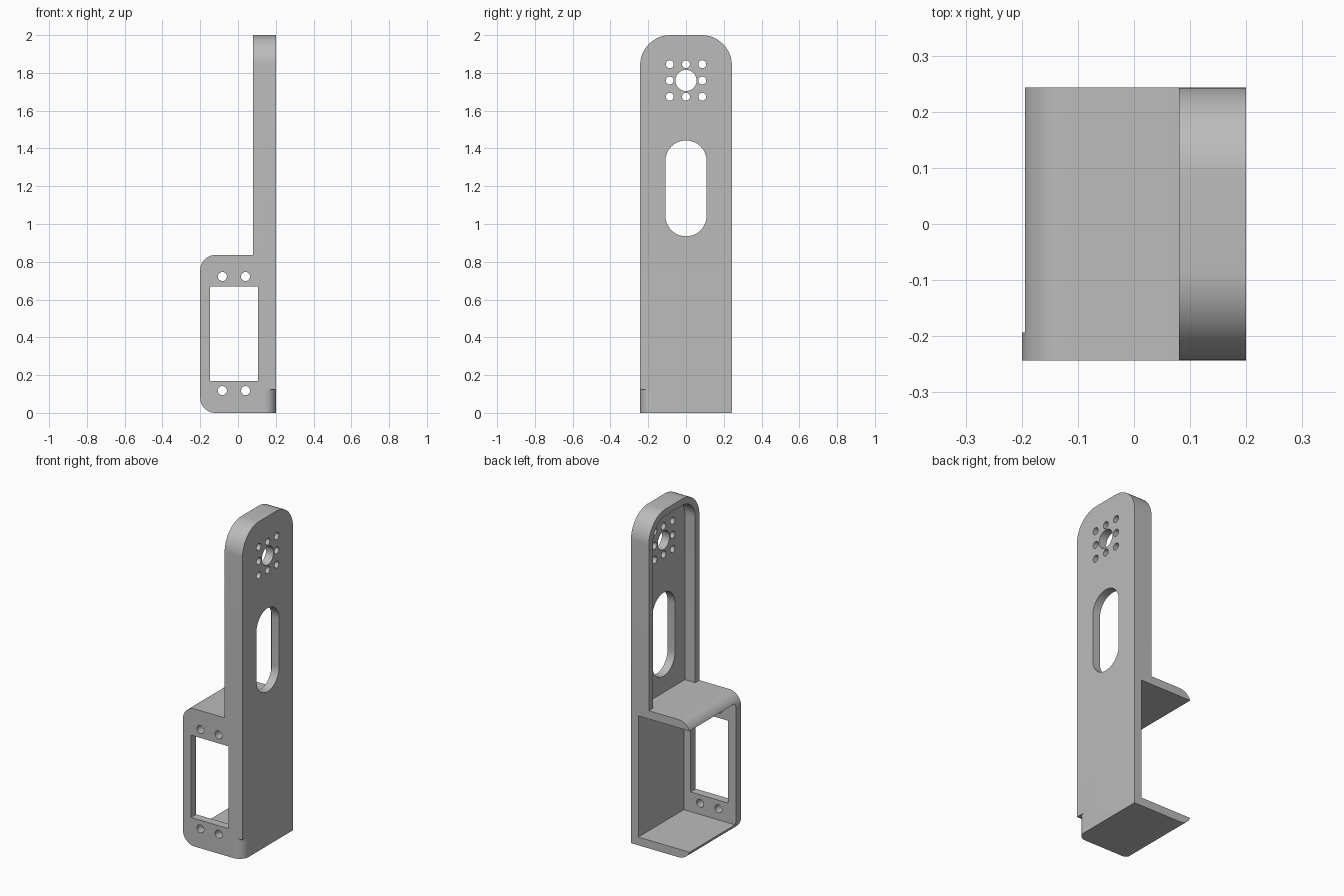
import bpy, bmesh, math

cube = bpy.data.objects.get("Cube")
if cube:
    bpy.data.objects.remove(cube, do_unlink=True)

grey = bpy.data.materials.new("plain grey")
grey.use_nodes = True
colour = (0.5, 0.5, 0.5, 1)
grey.diffuse_color = colour
grey.node_tree.nodes["Principled BSDF"].inputs["Base Color"].default_value = colour


def rounded(u0, u1, v0, v1, radii=(0, 0, 0, 0), steps=12):
    """Rectangle outline; radii run lower left, lower right, upper right, upper left."""
    corners = [(u0, v0, 1, 1), (u1, v0, -1, 1), (u1, v1, -1, -1), (u0, v1, 1, -1)]
    points = []
    for i, ((u, v, su, sv), r) in enumerate(zip(corners, radii)):
        if r == 0:
            points.append((u, v))
            continue
        for k in range(steps + 1):
            a = math.pi + (i + k / steps) * math.pi / 2
            points.append((u + su * r + r * math.cos(a), v + sv * r + r * math.sin(a)))
    return points


def circle(u, v, r, n=32):
    return [(u + r * math.cos(2 * math.pi * k / n), v + r * math.sin(2 * math.pi * k / n))
            for k in range(n)]


def prism(name, outline, axis, a, b):
    """Extrude an outline along an axis from a to b."""
    place = {"x": lambda u, v, w: (w, u, v),
             "y": lambda u, v, w: (u, w, v),
             "z": lambda u, v, w: (u, v, w)}[axis]
    bm = bmesh.new()
    low = [bm.verts.new(place(u, v, a)) for u, v in outline]
    high = [bm.verts.new(place(u, v, b)) for u, v in outline]
    bm.faces.new(low)
    bm.faces.new(high)
    n = len(outline)
    for i in range(n):
        j = (i + 1) % n
        bm.faces.new((low[i], low[j], high[j], high[i]))
    bmesh.ops.recalc_face_normals(bm, faces=bm.faces)
    mesh = bpy.data.meshes.new(name)
    bm.to_mesh(mesh)
    bm.free()
    mesh.materials.append(grey)
    obj = bpy.data.objects.new(name, mesh)
    bpy.context.collection.objects.link(obj)
    return obj


def combine(target, other, operation):
    """Apply a boolean and discard the helper."""
    mod = target.modifiers.new("boolean", "BOOLEAN")
    mod.operation = operation
    mod.solver = "EXACT"
    mod.object = other
    bpy.context.view_layer.objects.active = target
    bpy.ops.object.modifier_apply(modifier=mod.name)
    bpy.data.objects.remove(other, do_unlink=True)


W = 0.243       # half width
BOX_TOP = 0.836
WALL = 0.05
INNER = 0.15    # inner face of the upright plate

# Motor box: rounded outer edges, open to the back and outer side
bracket = prism("servo_bracket",
                rounded(-0.2, 0.2, 0, BOX_TOP, (0.08, 0, 0, 0.08)), "y", -W, W)
combine(bracket, prism("cavity", rounded(-0.4, INNER, WALL, BOX_TOP - WALL),
                       "y", WALL - W, 0.4), "DIFFERENCE")

# Rounded vertical corner at the front of the box
R = 0.06
arc = [(0.2 - R + R * math.sin(t), R - W - R * math.cos(t))
       for t in (k * math.pi / 24 for k in range(13))]
combine(bracket, prism("corner_cutter", arc + [(0.3, R - W), (0.3, -0.4), (0.2 - R, -0.4)],
                       "z", -0.1, 1), "DIFFERENCE")

# Stiffening rim around the upper arm
rim = prism("rim", rounded(-W, W, 0.81, 2, (0, 0, 0.16, 0.16)), "x", 0.08, 0.2)
T = 0.04
combine(rim, prism("pocket", rounded(T - W, W - T, 0.7, 2 - T, (0, 0, 0.12, 0.12)),
                   "x", 0, INNER), "DIFFERENCE")
combine(bracket, rim, "UNION")

# Upright plate, ending just above the rounded foot
combine(bracket, prism("plate", rounded(-W, W, 0.125, 2, (0, 0, 0.16, 0.16)),
                       "x", INNER, 0.2), "UNION")

# Long slot, horn bore and its ring of screw holes
holes = [rounded(-0.109, 0.109, 0.935, 1.442, (0.1085,) * 4), circle(0, 1.76, 0.056)]
holes += [circle(0.086 * i, 1.76 + 0.086 * j, 0.021)
          for i in (-1, 0, 1) for j in (-1, 0, 1) if (i, j) != (0, 0)]
for outline in holes:
    combine(bracket, prism("hole", outline, "x", 0, 0.4), "DIFFERENCE")

# Window and mounting holes in the front panel
openings = [rounded(-0.147, 0.105, 0.17, 0.67)]
openings += [circle(x, z, 0.024) for x in (-0.083, 0.04) for z in (0.118, 0.722)]
for outline in openings:
    combine(bracket, prism("opening", outline, "y", -0.4, -0.1), "DIFFERENCE")

bpy.ops.object.select_all(action="DESELECT")
bracket.select_set(True)
bpy.context.view_layer.objects.active = bracket
bpy.ops.object.shade_smooth_by_angle(angle=math.radians(30))
